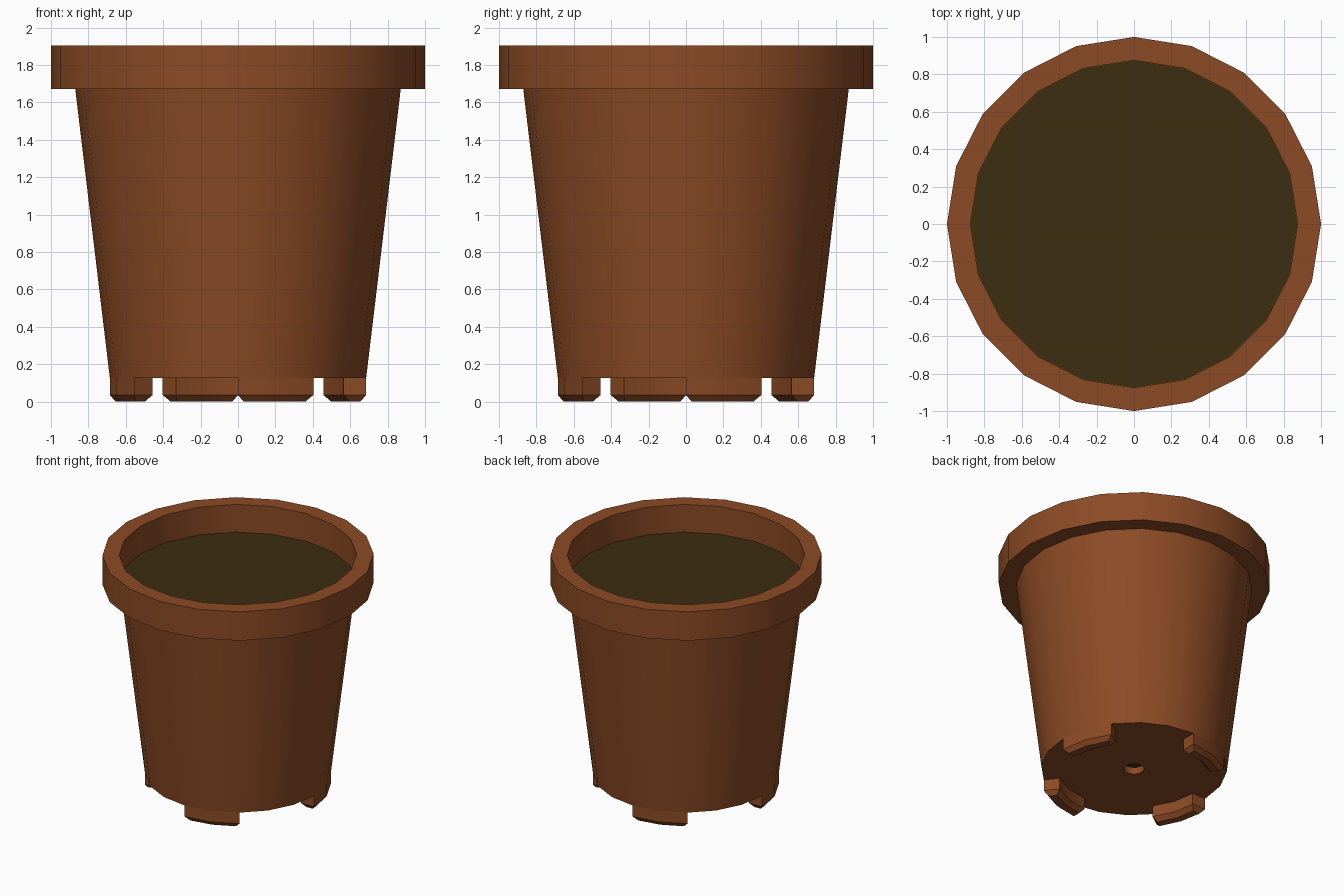
import bpy, bmesh, math

if "Cube" in bpy.data.objects:
    bpy.data.objects.remove(bpy.data.objects["Cube"])

SIDES = 20
STEP = 2 * math.pi / SIDES


def material(name, rgb):
    m = bpy.data.materials.new(name)
    m.diffuse_color = (*rgb, 1)
    m.use_nodes = True
    m.node_tree.nodes["Principled BSDF"].inputs["Base Color"].default_value = m.diffuse_color
    return m


terracotta = material("terracotta brown", (0.262, 0.070, 0.0185))
earth = material("dark soil", (0.048, 0.026, 0.0056))


def finish(bm, name, mat, smooth=True):
    bmesh.ops.recalc_face_normals(bm, faces=bm.faces)
    me = bpy.data.meshes.new(name)
    bm.to_mesh(me)
    bm.free()
    ob = bpy.data.objects.new(name, me)
    bpy.context.collection.objects.link(ob)
    me.materials.append(mat)
    if smooth:
        bpy.ops.object.select_all(action='DESELECT')
        ob.select_set(True)
        bpy.context.view_layer.objects.active = ob
        bpy.ops.object.shade_smooth_by_angle(angle=math.radians(30))
    return ob


def lathe(profile, name, mat, closed):
    """Spin a (radius, z) profile round z; open profiles get end caps."""
    bm = bmesh.new()
    rings = [[bm.verts.new((r * math.cos(i * STEP), r * math.sin(i * STEP), z))
              for i in range(SIDES)] for r, z in profile]
    pairs = list(zip(rings, rings[1:]))
    if closed:
        pairs.append((rings[-1], rings[0]))
    else:
        bm.faces.new(rings[0])
        bm.faces.new(rings[-1])
    for a, b in pairs:
        for i in range(SIDES):
            j = (i + 1) % SIDES
            bm.faces.new((a[i], a[j], b[j], b[i]))
    return finish(bm, name, mat)


# Pot: tapered wall, overhanging rim, floor with a drain hole
lathe([(0.075, 0.125), (0.685, 0.125), (0.87, 1.67), (1.0, 1.67), (1.0, 1.905),
       (0.875, 1.905), (0.875, 1.675), (0.83, 1.66), (0.64, 0.18), (0.075, 0.18)],
      "pot", terracotta, True)

# Soil filling the pot
lathe([(0.635, 0.182), (0.825, 1.66), (0.874, 1.68)], "soil", earth, False)

# Four curved feet, each two segments long with a bevelled underside
bm = bmesh.new()
for k in range(4):
    start = k * math.pi / 2
    levels = []
    for z, inset in ((0.127, 0), (0.035, 0), (0.005, 0.03)):
        z = 0 if inset else z
        loop = []
        for r, order in ((0.685 - inset, (0, 1, 2)), (0.565 + inset, (2, 1, 0))):
            for s in order:
                a = start + s * STEP + (1 - s) * inset / r
                loop.append(bm.verts.new((r * math.cos(a), r * math.sin(a), z)))
        levels.append(loop)
    for a, b in zip(levels, levels[1:]):
        for i in range(6):
            j = (i + 1) % 6
            bm.faces.new((a[i], a[j], b[j], b[i]))
    for loop in (levels[0], levels[-1]):
        bm.faces.new((loop[0], loop[1], loop[4], loop[5]))
        bm.faces.new((loop[1], loop[2], loop[3], loop[4]))
finish(bm, "feet", terracotta)
